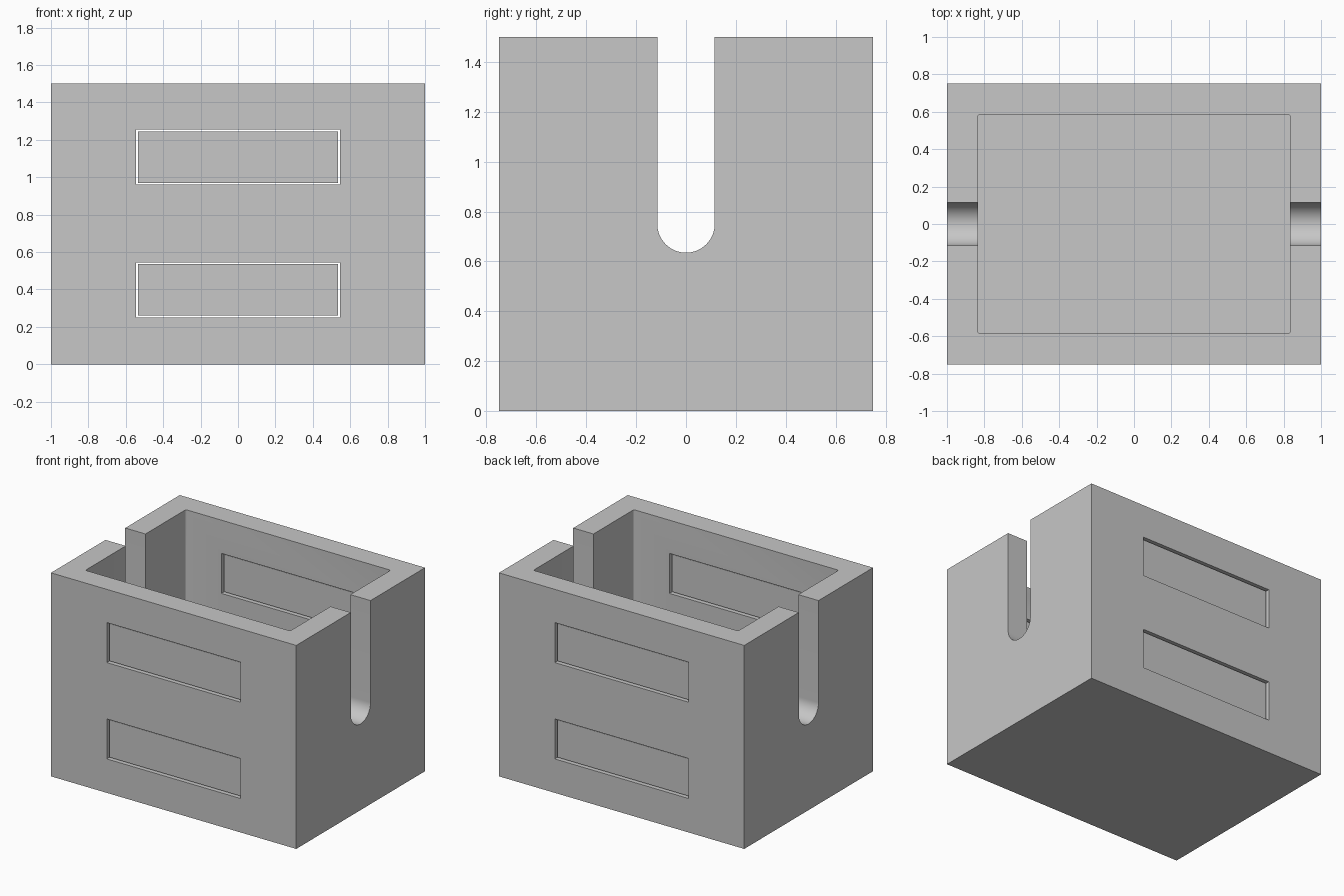
import bpy, bmesh, math
from mathutils import Vector

if "Cube" in bpy.data.objects:
    bpy.data.objects.remove(bpy.data.objects["Cube"], do_unlink=True)

HALF_X, HALF_Y, HEIGHT, WALL = 1.0, 0.75, 1.5, 0.165
GAP, RECESS = 0.01, 0.015
SLOT_RADIUS, SLOT_CENTRE = 0.115, 0.75

grey = bpy.data.materials.new("plain grey")
grey.use_nodes = True
colour = (0.57, 0.57, 0.57, 1)
grey.diffuse_color = colour
grey.node_tree.nodes["Principled BSDF"].inputs["Base Color"].default_value = colour


def finish(name, bm):
    bmesh.ops.recalc_face_normals(bm, faces=bm.faces[:])
    mesh = bpy.data.meshes.new(name)
    bm.to_mesh(mesh)
    bm.free()
    mesh.materials.append(grey)
    obj = bpy.data.objects.new(name, mesh)
    bpy.context.collection.objects.link(obj)
    return obj


def box(name, low, high, corner=0):
    bm = bmesh.new()
    bmesh.ops.create_cube(bm, size=1)
    low, high = Vector(low), Vector(high)
    bmesh.ops.scale(bm, vec=high - low, verts=bm.verts)
    bmesh.ops.translate(bm, vec=(low + high) / 2, verts=bm.verts)
    if corner:
        upright = [e for e in bm.edges
                   if abs(e.verts[0].co.z - e.verts[1].co.z) > corner]
        bmesh.ops.bevel(bm, geom=upright, offset=corner, segments=3,
                        profile=0.5, affect='EDGES')
    return finish(name, bm)


def slot_cutter():
    # U-shaped profile pushed along x through both end walls
    bm = bmesh.new()
    points = [(SLOT_RADIUS, HEIGHT + 0.2), (-SLOT_RADIUS, HEIGHT + 0.2)]
    for i in range(33):
        a = math.pi * (1 + i / 32)
        points.append((SLOT_RADIUS * math.cos(a),
                       SLOT_CENTRE + SLOT_RADIUS * math.sin(a)))
    face = bm.faces.new([bm.verts.new((-1.2, y, z)) for y, z in points])
    new = bmesh.ops.extrude_face_region(bm, geom=[face])["geom"]
    bmesh.ops.translate(bm, vec=(2.4, 0, 0),
                        verts=[v for v in new if isinstance(v, bmesh.types.BMVert)])
    return finish("slot_cutter", bm)


def cut(target, cutter):
    mod = target.modifiers.new("cut", 'BOOLEAN')
    mod.operation, mod.solver, mod.object = 'DIFFERENCE', 'EXACT', cutter
    bpy.context.view_layer.objects.active = target
    bpy.ops.object.modifier_apply(modifier=mod.name)
    bpy.data.objects.remove(cutter, do_unlink=True)


# Open box with slotted ends
body = box("box_body", (-HALF_X, -HALF_Y, 0), (HALF_X, HALF_Y, HEIGHT))
cut(body, box("cavity_cutter", (WALL - HALF_X, WALL - HALF_Y, WALL),
              (HALF_X - WALL, HALF_Y - WALL, HEIGHT + 0.2), 0.012))
cut(body, slot_cutter())

# Window openings through front and back, filled by slightly smaller panels
for level, low, high in (("lower", 0.25, 0.545), ("upper", 0.96, 1.255)):
    cut(body, box("window_cutter", (-0.545, -1, low), (0.545, 1, high)))
    for side, sign in (("front", -1), ("back", 1)):
        y0, y1 = sorted((sign * (HALF_Y - RECESS),
                         sign * (HALF_Y - WALL + RECESS)))
        box(f"{side}_{level}_panel", (GAP - 0.545, y0, low + GAP),
            (0.545 - GAP, y1, high - GAP))

# Smooth the curved slot while keeping flat walls crisp
bpy.ops.object.select_all(action='DESELECT')
body.select_set(True)
bpy.context.view_layer.objects.active = body
bpy.ops.object.shade_smooth_by_angle(angle=math.radians(35))
